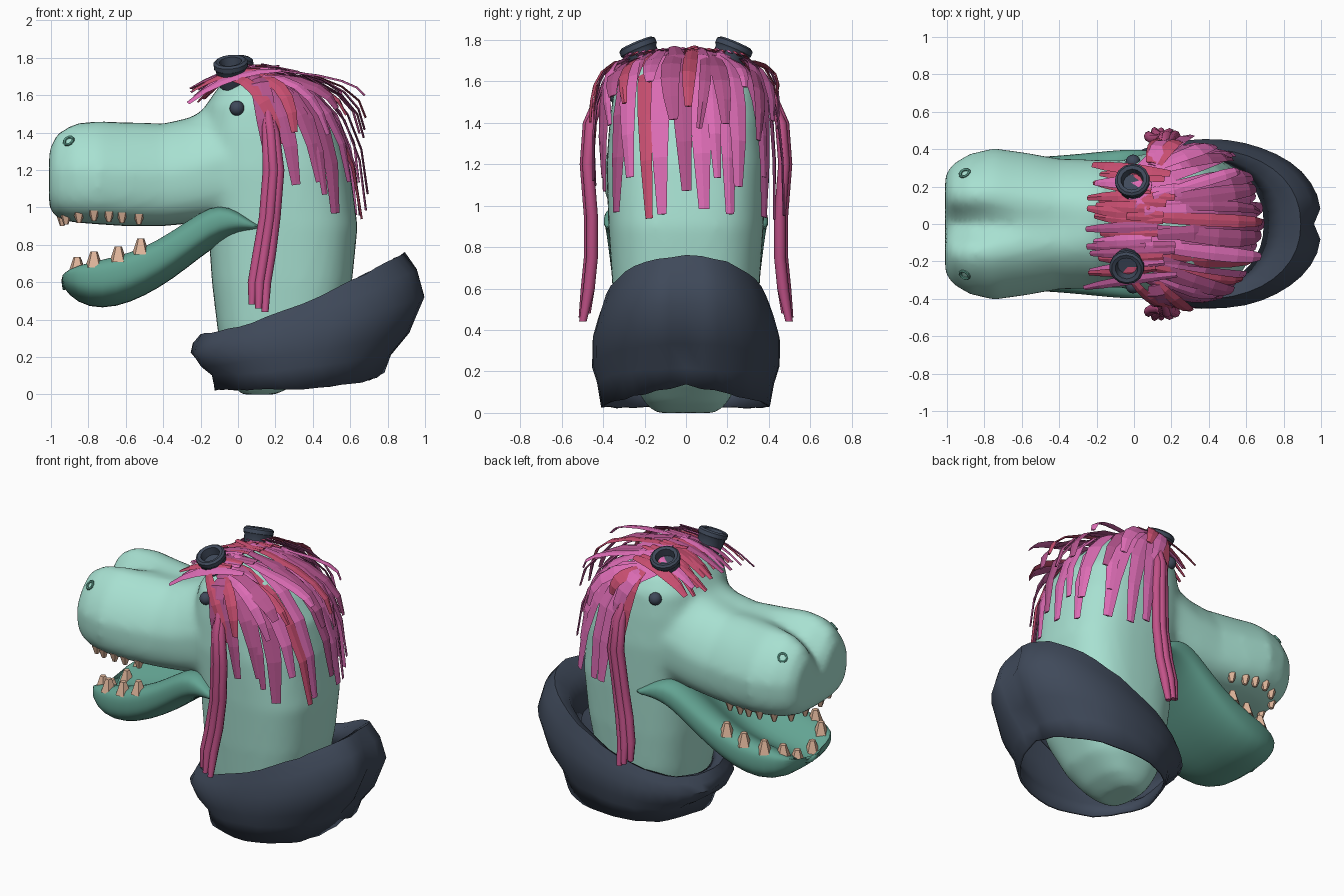
import bpy, bmesh, math, random
from mathutils import Vector
from mathutils.bvhtree import BVHTree

random.seed(11)
if "Cube" in bpy.data.objects:
    bpy.data.objects.remove(bpy.data.objects["Cube"])


def material(name, rgb):
    m = bpy.data.materials.new(name)
    m.use_nodes = True
    m.diffuse_color = (*rgb, 1)
    m.node_tree.nodes["Principled BSDF"].inputs["Base Color"].default_value = (*rgb, 1)
    return m


MINT = material("mint skin", (0.39, 0.75, 0.64))
GREEN = material("jaw green", (0.125, 0.37, 0.29))
NAVY = material("navy", (0.05, 0.067, 0.102))
BONE = material("tooth beige", (0.75, 0.47, 0.33))
PINKS = [material("bright pink", (0.72, 0.15, 0.46)), material("crimson pink", (0.57, 0.075, 0.16)),
         material("mauve pink", (0.46, 0.09, 0.27)), material("deep pink", (0.54, 0.085, 0.25))]


def finish(bm, name, mats, smooth=None):
    bmesh.ops.recalc_face_normals(bm, faces=bm.faces)
    me = bpy.data.meshes.new(name)
    bm.to_mesh(me)
    bm.free()
    ob = bpy.data.objects.new(name, me)
    bpy.context.collection.objects.link(ob)
    for m in mats:
        me.materials.append(m)
    if smooth:
        bpy.ops.object.select_all(action="DESELECT")
        ob.select_set(True)
        bpy.context.view_layer.objects.active = ob
        bpy.ops.object.shade_smooth_by_angle(angle=math.radians(smooth))
    return ob


def loft(bm, rings, caps=True, mat=0):
    loops = [[bm.verts.new(p) for p in ring] for ring in rings]
    n = len(loops[0])
    faces = [bm.faces.new((a[i], a[(i + 1) % n], b[(i + 1) % n], b[i]))
             for a, b in zip(loops, loops[1:]) for i in range(n)]
    if caps:
        faces += [bm.faces.new(loops[0]), bm.faces.new(loops[-1])]
    for f in faces:
        f.material_index = mat


def oval(n, power, under=None):
    """Unit rounded-square outline; the lower half may be squarer."""
    for i in range(n):
        a = math.tau * i / n
        c, s = math.cos(a), math.sin(a)
        e = 2 / (under if under and s < 0 else power)
        yield (math.copysign(abs(c) ** e, c), math.copysign(abs(s) ** e, s))


def long_part(bm, sections, power, under, dip, width, taper):
    """Loft along x with a valley along the top and a narrower upper half."""
    rings = []
    for x, low, high, half in sections:
        ring = []
        for c, s in oval(36, power, under):
            y = c * half * (1 - taper * max(s, 0))
            z = (low + high) / 2 + s * (high - low) / 2
            z -= max(s, 0) * dip(x) * math.exp(-(y / width) ** 2)
            ring.append((x, y, z))
        rings.append(ring)
    loft(bm, rings)


def tree_of(ob):
    return BVHTree.FromObject(ob, bpy.context.evaluated_depsgraph_get())


# Head: neck and cranium column blended with the snout
bm = bmesh.new()
neck = [(0, 0.02, 0.2, .15), (.05, -.03, .31, .2), (.15, -.08, .43, .26), (.35, -.11, .56, .33),
        (.6, -.14, .61, .355), (.9, -.16, .64, .375), (1.2, -.2, .6, .385), (1.4, -.2, .55, .37),
        (1.55, -.17, .45, .35), (1.65, -.1, .35, .29), (1.72, .0, .22, .17)]
loft(bm, [[((a + b) / 2 + c * (b - a) / 2, s * w, z) for c, s in oval(36, 2.7)] for z, a, b, w in neck])
snout = [(-1.01, 1, 1.37, .26), (-.97, .945, 1.45, .32), (-.88, .92, 1.495, .375), (-.75, .91, 1.5, .405),
         (-.6, .9, 1.485, .385), (-.4, .9, 1.475, .35), (-.25, .915, 1.5, .345), (-.12, .93, 1.57, .34),
         (.05, .93, 1.66, .34), (.25, .95, 1.66, .3)]
long_part(bm, snout, 2.4, 3.4, lambda x: .05 * min(1, max(0, -x - .05) * 2) + max(0, -x - .62) * .42, .1, .28)
head = finish(bm, "head", [MINT])
mod = head.modifiers.new("blend", "REMESH")
mod.mode, mod.voxel_size, mod.use_smooth_shade = "VOXEL", .025, True
mod = head.modifiers.new("soften", "SMOOTH")
mod.factor, mod.iterations = .5, 8
head_tree = tree_of(head)

# Lower jaw with a hollowed top
bm = bmesh.new()
jaw = [(-.945, .6, .7, .18), (-.91, .53, .74, .26), (-.8, .46, .765, .32), (-.65, .465, .79, .35),
       (-.5, .525, .835, .36), (-.35, .615, .92, .37), (-.2, .735, 1.02, .385), (-.1, .805, 1.055, .395),
       (0, .845, 1.01, .4), (.07, .86, .945, .395), (.14, .88, .905, .375)]
long_part(bm, jaw, 3, 2.6, lambda x: .17, .2, 0)
lower_jaw = finish(bm, "lower_jaw", [GREEN], 50)
lower_jaw.modifiers.new("round", "SUBSURF").levels = 1
jaw_tree = tree_of(lower_jaw)


# Teeth: stubby, planted along both mouth rims
def teeth(name, spots, tree, up, size):
    bm = bmesh.new()
    for x, y in spots:
        for side in (-1, 1):
            hit = tree.ray_cast(Vector((x, side * y, 1.3 if up > 0 else .5)), Vector((0, 0, -up)))[0]
            if hit is None:
                continue
            new = bmesh.ops.create_cone(bm, cap_ends=True, segments=5, radius1=size, radius2=size * .4,
                                        depth=size * 1.7)["verts"]
            for v in new:
                v.co = Vector((v.co.x, v.co.y, v.co.z * up)) + hit + Vector((0, 0, up * size * .3))
    finish(bm, name, [BONE])


teeth("lower_teeth", [(-.88, .08), (-.86, .2), (-.77, .27), (-.64, .3), (-.52, .31)], jaw_tree, 1, .05)
teeth("upper_teeth", [(-.94, .08), (-.92, .2), (-.85, .28), (-.77, .32), (-.69, .32), (-.62, .31), (-.53, .29)],
      head_tree, -1, .033)

# Scarf: tilted open band, rising to a wide hood at the back, with a crease behind
bm = bmesh.new()
band = [(-.12, .7, .355, .27, .5), (-.17, .8, .37, .3, .68), (-.2, .89, .4, .31, .745), (-.23, .96, .42, .27, .66),
        (-.25, 1, .445, .22, .52), (-.2, .92, .445, .15, .33), (-.13, .82, .42, .1, .21), (-.11, .78, .4, .02, .13)]
rings = []
for k, (front, back, half, zf, zb) in enumerate(band):
    ring = []
    for i, (c, s) in enumerate(oval(40, 2.2)):
        t = (c + 1) / 2
        z = zf + (zb - zf) * t ** 1.4
        if k == len(band) - 1:
            z -= .07 * t * abs(s)
        crease = .045 * math.exp(-(s / .12) ** 2) * max(c, 0) * (2 < k < 7)
        ruffle = .012 * math.sin(i * 1.1 + k) * (1 - t) * (k > 2)
        ring.append((front + (back - front) * t - crease + ruffle, half * s * (1 + ruffle), z + random.uniform(0, .01)))
    rings.append(ring)
loft(bm, rings, caps=False)
scarf = finish(bm, "scarf", [NAVY], 60)
mod = scarf.modifiers.new("cloth", "SOLIDIFY")
mod.thickness, mod.offset = .015, 0


# Cups, eyes and nostril rings
def lathe(name, profile, place, axis, mat, sides=14):
    bm = bmesh.new()
    turn = Vector(axis).to_track_quat("Z", "Y")
    loft(bm, [[Vector(place) + turn @ Vector((r * math.cos(math.tau * i / sides),
               r * math.sin(math.tau * i / sides), h)) for i in range(sides)] for r, h in profile])
    finish(bm, name, [mat], 35)


for side, label in ((1, "left"), (-1, "right")):
    lathe(label + "_top_cup", [(.07, -.08), (.08, -.03), (.085, .02), (.093, .03), (.093, .055),
                               (.08, .065), (.06, .06), (.052, .01)],
          (-.02 + .015 * side, side * .215, 1.725), (-.1, side * .42, 1), NAVY)
    bm = bmesh.new()
    bmesh.ops.create_uvsphere(bm, u_segments=16, v_segments=10, radius=.04)
    eye_at = head_tree.ray_cast(Vector((-.005, side, 1.53)), Vector((0, -side, 0)))[0]
    bmesh.ops.translate(bm, verts=bm.verts, vec=eye_at)
    finish(bm, label + "_eye", [NAVY], 60)
    spot, normal, _, _ = head_tree.ray_cast(Vector((-.905, side, 1.355)), Vector((0, -side, 0)))
    lathe(label + "_nostril", [(.034, -.01), (.034, .006), (.028, .01), (.02, .006), (.018, -.004)],
          spot, normal, GREEN, 10)


# Hair: broad flat tapered strips bent over the skull
def curve(a, b, c, n=5):
    return [a * (1 - t) ** 2 + b * 2 * t * (1 - t) + c * t * t for t in (i / n for i in range(n + 1))]


def strand(bm, pts, width, lift, mat):
    path = []
    for p in pts:
        spot, normal, _, _ = head_tree.find_nearest(p)
        gap = (p - spot).dot(normal)
        path.append((spot + normal * lift if gap < lift else p, normal))
    rings, last = [], len(path) - 1
    for i, (p, normal) in enumerate(path):
        along = path[min(i + 1, last)][0] - path[max(i - 1, 0)][0]
        across = along.cross(normal).normalized()
        w = width * (.3 + .7 * math.sin(math.pi * min(1, .12 + .8 * i / last)))
        out = normal * .006
        rings.append([p + across * w / 2, p + out, p - across * w / 2, p - out])
    loft(bm, rings, mat=mat)


def rnd(a, b):
    return random.uniform(a, b)


bm = bmesh.new()
for count, low, high, wide in ((18, .93, 1.16, .1), (15, 1.3, 1.6, .08)):
    for i in range(count):
        a = math.radians(-92 + 184 * i / (count - 1) + rnd(-5, 5))
        c, s = math.cos(a), math.sin(a)
        root = Vector((rnd(-.05, .15), .3 * s + rnd(-.04, .04), 1.77 - .08 * abs(s)))
        reach = rnd(.96, 1.07)
        lean = a + rnd(-.1, .1)
        tip = Vector((.23 + .45 * math.cos(lean) * reach, .45 * math.sin(lean) * reach, rnd(low, high)))
        bend = Vector((.16 + .5 * c, .48 * s, 1.73 - .04 * abs(s)))
        strand(bm, curve(root, bend, tip), wide * rnd(.7, 1.2), rnd(.012, .04), random.choice((0, 0, 1, 2, 2)))
for i in range(18):
    y = -.3 + .6 * i / 17
    root = Vector((rnd(.08, .25), y * .9, 1.76 - .3 * y * y))
    tip = Vector((rnd(-.27, -.17), y * 1.05 + rnd(-.03, .03), rnd(1.57, 1.66) - .4 * y * y))
    strand(bm, curve(root, Vector((-.06, y, 1.76 - .3 * y * y)), tip), rnd(.05, .075), rnd(.012, .03),
           random.choice((0, 1, 2)))
finish(bm, "hair", PINKS[:3])

# Side locks: three hanging tubes per side
bm = bmesh.new()
for side in (-1, 1):
    for k in (-1, 0, 1):
        path = [(.13, .33, 1.63), (.155, .41, 1.56), (.175 + .02 * k, .47, 1.4), (.19 + .03 * k, .485, 1.2),
                (.17 + .03 * k, .465, .95), (.14 + .035 * k, .465, .75), (.115 + .035 * k, .48, .6),
                (.11 + .035 * k, .5 + .01 * k, .46 - .02 * k)]
        rings = []
        for i, (x, y, z) in enumerate(path):
            r = .028 if 1 < i < len(path) - 1 else .018
            y -= .012 * abs(k)
            rings.append([(x + r * math.cos(j * math.tau / 8), side * (y + r * math.sin(j * math.tau / 8)), z)
                          for j in range(8)])
        loft(bm, rings)
finish(bm, "side_locks", [PINKS[3]], 50)
